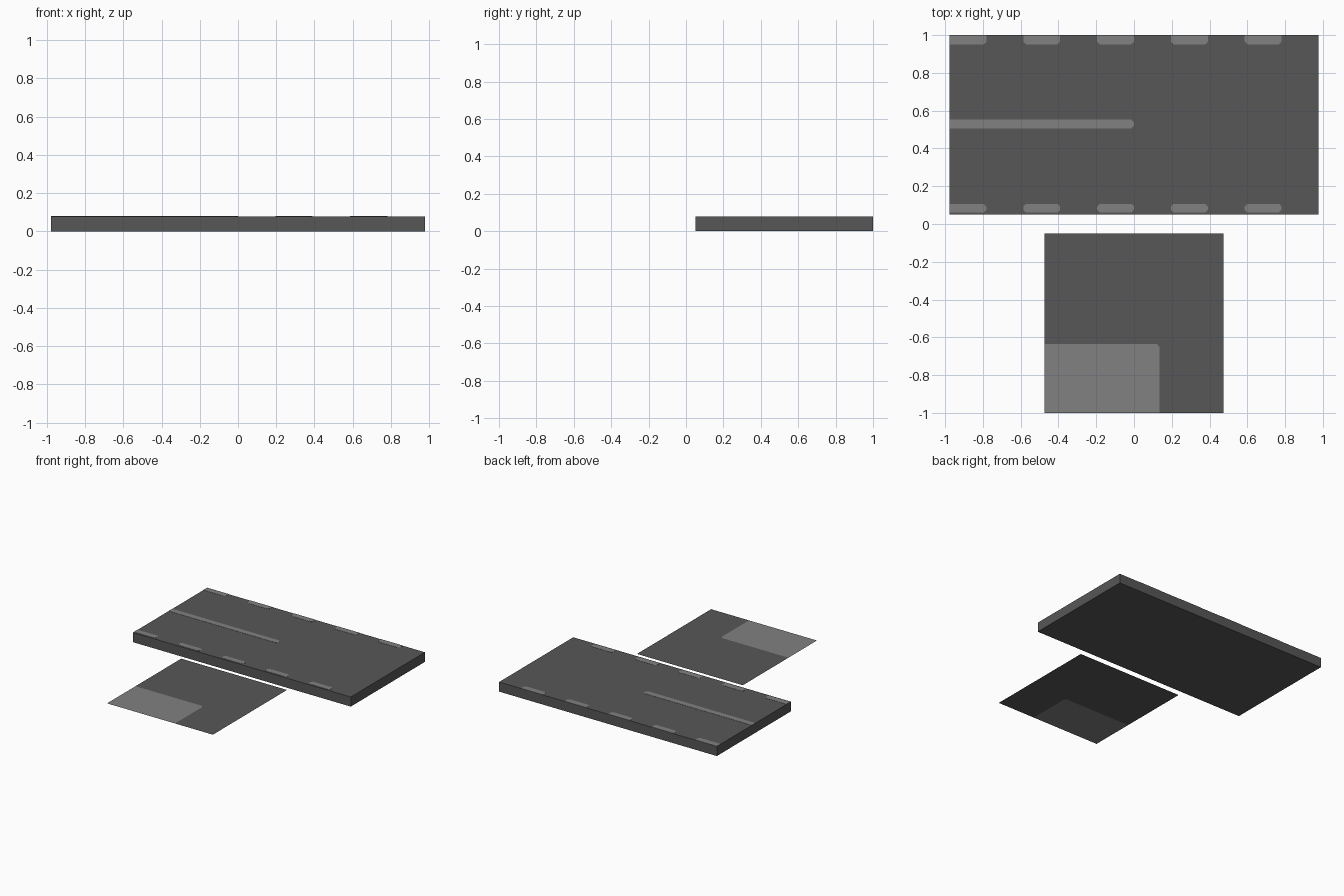
import bpy
import bmesh

default = bpy.data.objects.get("Cube")
if default:
    bpy.data.objects.remove(default, do_unlink=True)


def make_material(name, value):
    mat = bpy.data.materials.new(name)
    mat.use_nodes = True
    color = (value, value, value, 1.0)
    mat.diffuse_color = color
    bsdf = mat.node_tree.nodes["Principled BSDF"]
    bsdf.inputs["Base Color"].default_value = color
    bsdf.inputs["Roughness"].default_value = 0.9
    return mat


DARK = make_material("dark grey", 0.095)
LIGHT = make_material("light grey", 0.22)


def add_object(name, bm, *materials):
    mesh = bpy.data.meshes.new(name)
    bm.to_mesh(mesh)
    bm.free()
    for mat in materials:
        mesh.materials.append(mat)
    obj = bpy.data.objects.new(name, mesh)
    bpy.context.collection.objects.link(obj)
    return obj


def prism(name, outline, z0, z1, mat):
    """Extrude a counter-clockwise outline from z0 up to z1."""
    bm = bmesh.new()
    base = bm.faces.new([bm.verts.new((x, y, z0)) for x, y in outline])
    top = bmesh.ops.extrude_face_region(bm, geom=[base])["geom"]
    for v in top:
        if isinstance(v, bmesh.types.BMVert):
            v.co.z = z1
    bmesh.ops.recalc_face_normals(bm, faces=bm.faces)
    return add_object(name, bm, mat)


def marking(x0, x1, y0, y1, cut, corners):
    """Rectangle outline with the named corners clipped."""
    points = []
    for key, x, y, sx, sy in (("bl", x0, y0, 1, 1), ("br", x1, y0, -1, 1),
                              ("tr", x1, y1, -1, -1), ("tl", x0, y1, 1, -1)):
        if key not in corners:
            points.append((x, y))
            continue
        pair = [(x, y + sy * cut), (x + sx * cut, y)]
        points += pair if key in ("bl", "tr") else pair[::-1]
    return points


# Thick rectangular slab
HALF, TOP, PLATE = 0.977, 0.078, 0.0015
prism("road_slab", marking(-HALF, HALF, 0.05, 1.0, 0, ()), 0, TOP, DARK)

# Dashed edge markings along both long sides
pitch = HALF * 2 / 5
for i in range(5):
    x0 = -HALF + i * pitch
    x1 = x0 + pitch / 2
    left = i > 0
    front = ("br", "tr") + (("bl", "tl") if left else ())
    back = ("br",) + (("bl",) if left else ())
    prism(f"front_dash_{i + 1}", marking(x0, x1, 0.061, 0.107, 0.014, front),
          TOP, TOP + PLATE, LIGHT)
    prism(f"back_dash_{i + 1}", marking(x0, x1, 0.951, 1.0, 0.014, back),
          TOP, TOP + PLATE, LIGHT)

# Centre line covering the right half of the slab
prism("centre_line", marking(-HALF, 0.0, 0.506, 0.552, 0.014, ("br", "tr")),
      TOP, TOP + PLATE, LIGHT)

# Paper-thin square sheet: a light corner patch and the dark area around it
SIDE, PX, PY, CUT, Z = 0.475, 0.135, -0.635, 0.015, 0.039
bm = bmesh.new()
verts = [bm.verts.new((x, y, Z)) for x, y in (
    (-SIDE, -1), (PX, -1), (PX, PY - CUT), (PX - CUT, PY), (-SIDE, PY),
    (-SIDE, -0.05), (SIDE, -0.05), (SIDE, -1))]
a, b, c, d, e, f, g, h = verts
for loop, index in (((a, b, c, d, e), 1), ((b, h, g, c), 0),
                    ((c, g, d), 0), ((d, g, f, e), 0)):
    bm.faces.new(loop).material_index = index
add_object("corner_sheet", bm, DARK, LIGHT)
